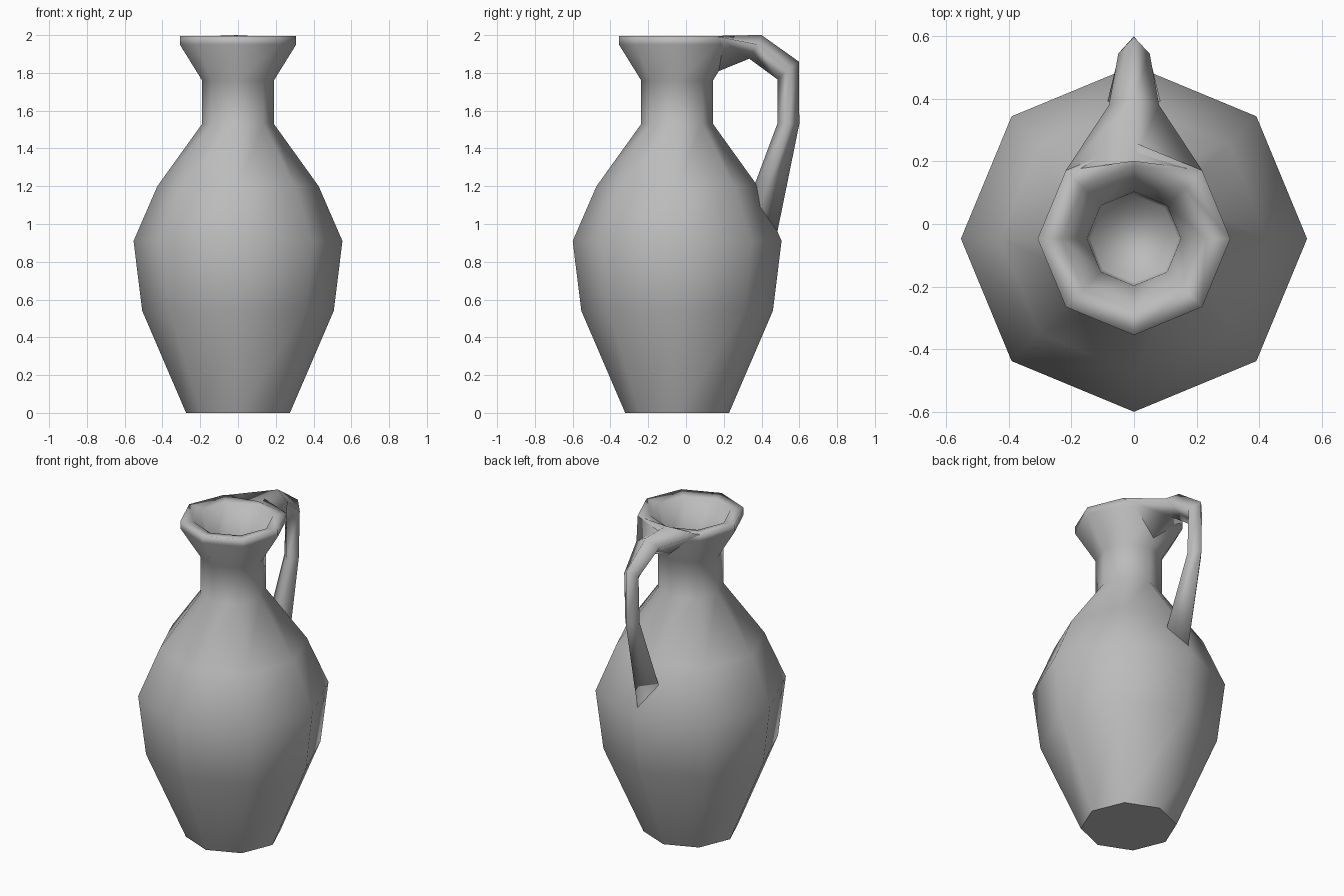
import bpy, bmesh
from math import sin, cos, pi

cube = bpy.data.objects.get("Cube")
if cube:
    bpy.data.objects.remove(cube, do_unlink=True)

clay = bpy.data.materials.new("grey clay")
clay.use_nodes = True
colour = (0.5, 0.5, 0.5, 1)
clay.diffuse_color = colour
clay.node_tree.nodes["Principled BSDF"].inputs["Base Color"].default_value = colour

SIDES = 8
CENTRE_Y = -0.047


def finish(bm, name, flat=()):
    """Smooth-shade the faces, keep the listed ones flat, and make the object."""
    bmesh.ops.recalc_face_normals(bm, faces=bm.faces)
    for face in bm.faces:
        face.smooth = face not in flat
    mesh = bpy.data.meshes.new(name)
    bm.to_mesh(mesh)
    bm.free()
    mesh.materials.append(clay)
    obj = bpy.data.objects.new(name, mesh)
    bpy.context.collection.objects.link(obj)
    return obj


def loft(bm, sections):
    """Join closed rings of points and return the rings of vertices."""
    rings = [[bm.verts.new(p) for p in section] for section in sections]
    for a, b in zip(rings, rings[1:]):
        n = len(a)
        for i in range(n):
            j = (i + 1) % n
            bm.faces.new((a[i], a[j], b[j], b[i]))
    return rings


def octagon(radius, z):
    return [(radius * cos(2 * pi * i / SIDES),
             CENTRE_Y + radius * sin(2 * pi * i / SIDES), z) for i in range(SIDES)]


# Jug body: outer wall, rim, then down the inside of the neck (radius, height)
profile = [(0.275, 0), (0.507, 0.54), (0.553, 0.91), (0.427, 1.2),
           (0.19, 1.53), (0.19, 1.76), (0.308, 1.95), (0.308, 1.995),
           (0.23, 1.985), (0.15, 1.76), (0.14, 1.6)]
bm = bmesh.new()
rings = loft(bm, [octagon(r, z) for r, z in profile])
base = bm.faces.new(rings[0])
bm.faces.new(rings[-1])
finish(bm, "jug_body", flat=(base,))

# Handle: diamond sections growing out of the back of the rim
# (outer y, outer z, half width, side y, side z, inner y, inner z)
handle = [(0.20, 1.998, 0.218, 0.171, 1.992, 0.15, 1.80),
          (0.40, 2.0, 0.08, 0.38, 1.95, 0.335, 1.875),
          (0.597, 1.86, 0.05, 0.545, 1.82, 0.485, 1.765),
          (0.60, 1.53, 0.05, 0.535, 1.53, 0.485, 1.535),
          (0.48, 0.94, 0.085, 0.39, 1.08, 0.36, 1.2)]
bm = bmesh.new()
rings = loft(bm, [[(0, oy, oz), (w, sy, sz), (0, iy, iz), (-w, sy, sz)]
                  for oy, oz, w, sy, sz, iy, iz in handle])
bm.faces.new(rings[-1])
finish(bm, "handle")
